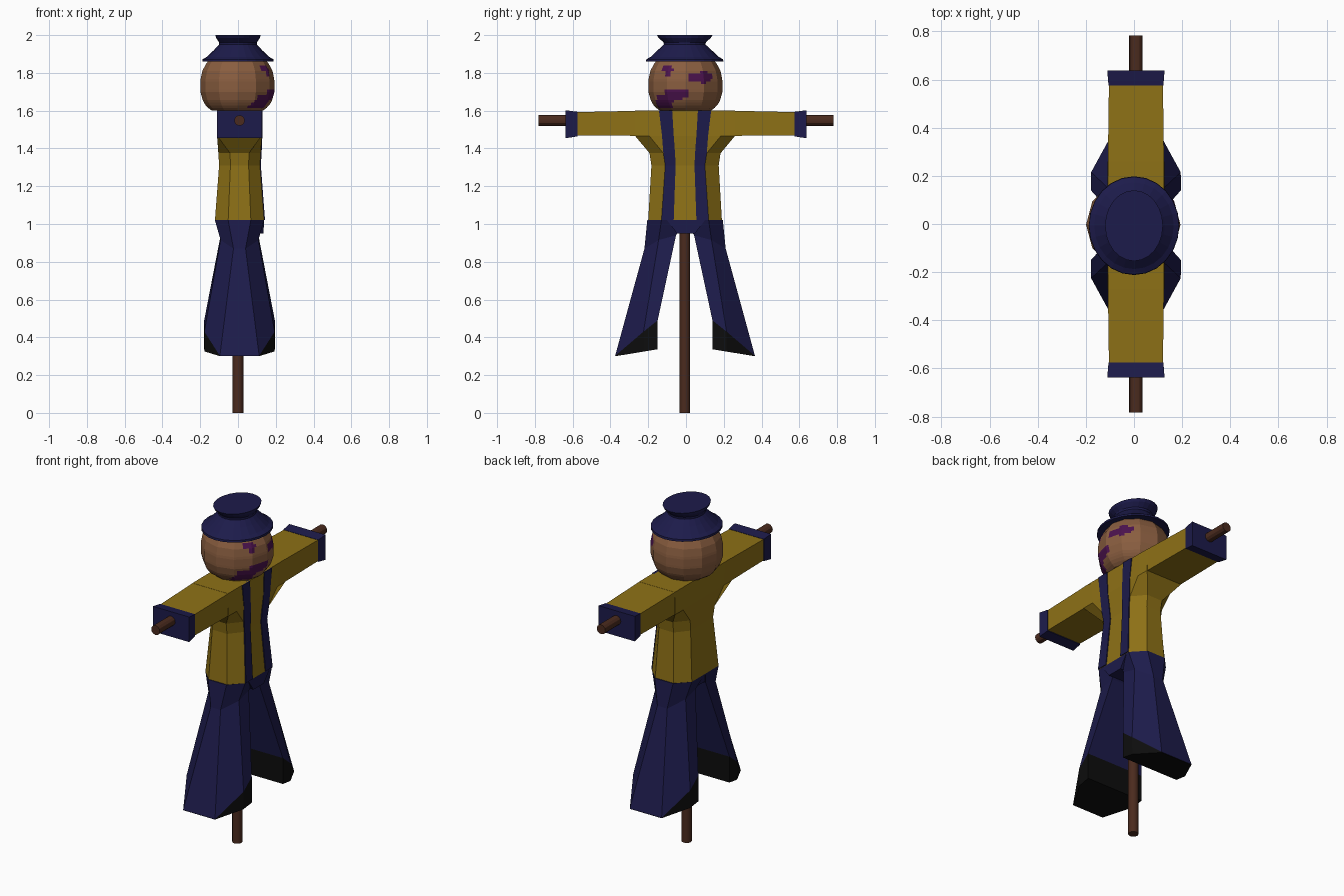
import bpy, math

if "Cube" in bpy.data.objects:
    bpy.data.objects.remove(bpy.data.objects["Cube"])

def material(name, rgb):
    m = bpy.data.materials.new(name)
    m.diffuse_color = (*rgb, 1)
    m.use_nodes = True
    m.node_tree.nodes["Principled BSDF"].inputs["Base Color"].default_value = m.diffuse_color
    return m

YELLOW = material("mustard", (0.27, 0.165, 0.008))
BLUE = material("navy", (0.012, 0.011, 0.07))
ORANGE = material("pumpkin", (0.25, 0.11, 0.05))
PURPLE = material("purple", (0.07, 0.006, 0.075))
WOOD = material("wood", (0.07, 0.024, 0.013))
BLACK = material("black", (0.004, 0.004, 0.004))

def make(name, verts, faces, *mats):
    me = bpy.data.meshes.new(name)
    me.from_pydata(verts, [], faces)
    ob = bpy.data.objects.new(name, me)
    bpy.context.collection.objects.link(ob)
    for m in mats:
        me.materials.append(m)
    return ob

def loft(name, rings, *mats, caps=(True, True)):
    """Skin a list of equal-length point rings, optionally capping the ends."""
    n = len(rings[0])
    verts = [p for r in rings for p in r]
    faces = [(k*n + i, k*n + (i+1) % n, (k+1)*n + (i+1) % n, (k+1)*n + i)
             for k in range(len(rings)-1) for i in range(n)]
    if caps[0]:
        faces.append(tuple(reversed(range(n))))
    if caps[1]:
        faces.append(tuple(range((len(rings)-1)*n, len(rings)*n)))
    return make(name, verts, faces, *mats)

def rod(name, length, loc, rot):
    bpy.ops.mesh.primitive_cylinder_add(vertices=12, radius=0.028, depth=length,
                                        location=loc, rotation=rot)
    ob = bpy.context.object
    ob.name = name
    ob.data.materials.append(WOOD)
    bpy.ops.object.shade_smooth_by_angle()

CX = 0.008  # the clothes sit slightly forward of the pole

# Wooden cross
rod("pole", 1.6, (0, -0.006, 0.8), (0, 0, 0))
rod("crossbar", 1.564, (CX, 0, 1.548), (math.pi/2, 0, 0))

# Shirt body: eight-sided, flaring out into the underarms
# columns: z, front half depth, front half width, side half depth, side half width
def octagon(z, mx, my, ox, oy):
    quarter = [(mx, my), (ox, oy), (-ox, oy), (-mx, my)]
    pts = quarter + [(x, -y) for x, y in reversed(quarter)]
    return [(CX + x, y - 0.005, z) for x, y in pts]

BODY = [(1.02, 0.13, 0.125, 0.06, 0.195), (1.31, 0.108, 0.105, 0.048, 0.178),
        (1.375, 0.112, 0.115, 0.05, 0.188), (1.467, 0.119, 0.19, 0.118, 0.265),
        (1.6, 0.117, 0.2, 0.116, 0.265)]
loft("shirt", [octagon(*r) for r in BODY], YELLOW)

# Braces: thin strips on the chest only (z, surface depth, inner y, outer y)
STRAP = [(1.022, 0.13, 0.06, 0.125), (1.31, 0.108, 0.05, 0.105),
         (1.375, 0.112, 0.053, 0.115), (1.467, 0.116, 0.06, 0.122), (1.6, 0.117, 0.068, 0.138)]
for s in (-1, 1):
    loft("brace", [[(CX + x + d, s*y - 0.005, z)
                    for d, y in ((-0.01, a), (-0.01, b), (0.005, b), (0.005, a))]
                   for z, x, a, b in STRAP], BLUE)

# Sleeves and flared cuffs
def section(y, hx, z0, z1):
    return [(CX - hx, y, z0), (CX + hx, y, z0), (CX + hx, y, z1), (CX - hx, y, z1)]

for s in (-1, 1):
    loft("sleeve", [section(s*0.22, 0.117, 1.467, 1.6), section(s*0.59, 0.112, 1.468, 1.592)], YELLOW)
    loft("cuff", [section(s*0.575, 0.114, 1.464, 1.594), section(s*0.637, 0.119, 1.454, 1.602)], BLUE)

# Trouser seat bridging the legs
loft("trouser_seat", [[(x, -w, z), (f, -w, z), (f, w, z), (x, w, z)]
                      for z, x, f, w in ((0.95, -0.09, 0.135, 0.048), (1.02, -0.122, 0.138, 0.1))], BLUE)

# Trouser legs and black feet; half rings run inner, middle, outer as (x, y, z)
def leg_ring(half, s):
    pts = half + [(-x, y, z) for x, y, z in reversed(half)]
    return [(CX + x, s*y - 0.005, z) for x, y, z in pts]

WAIST = [(0.13, 0.0, 1.02), (0.13, 0.125, 1.02), (0.06, 0.2, 1.02)]
HIP = [(0.1, 0.048, 0.94), (0.1, 0.14, 0.915), (0.032, 0.215, 0.87)]
HEM = [(0.187, 0.145, 0.49), (0.186, 0.22, 0.43), (0.104, 0.37, 0.302)]
SOLE = [(0.187, 0.145, 0.337), (0.184, 0.22, 0.325), (0.103, 0.369, 0.3)]
for s in (-1, 1):
    loft("trouser_leg", [leg_ring(h, s) for h in (WAIST, HIP, HEM)], BLUE, caps=(True, False))
    loft("foot", [leg_ring(h, s) for h in (HEM, SOLE)], BLACK, caps=(False, True))

# Pumpkin head: twelve flat sides, finely divided so the face can be coloured
PROFILE = [(1.6, 0.135), (1.62, 0.162), (1.65, 0.182), (1.7, 0.196), (1.76, 0.196),
           (1.81, 0.186), (1.85, 0.165), (1.88, 0.14)]

def radius(z):
    for (z0, r0), (z1, r1) in zip(PROFILE, PROFILE[1:]):
        if z <= z1 + 1e-6:
            return r0 + (r1 - r0) * (z - z0) / (z1 - z0)

SIDES, SUB, ROWS = 12, 6, 20
rings = []
for k in range(ROWS + 1):
    z = 1.6 + 0.28 * k / ROWS
    ring = []
    for i in range(SIDES * SUB):
        a0, t = 2*math.pi*(i // SUB)/SIDES, (i % SUB)/SUB
        a1 = a0 + 2*math.pi/SIDES
        ring.append((radius(z)*(math.cos(a0)*(1-t) + math.cos(a1)*t) - 0.003,
                     radius(z)*(math.sin(a0)*(1-t) + math.sin(a1)*t) - 0.003, z))
    rings.append(ring)
head = loft("head", rings, ORANGE, PURPLE)

# Painted face patches as y0, y1, z0, z1
PATCHES = [(-0.125, -0.07, 1.805, 1.84), (-0.11, -0.085, 1.785, 1.81),
           (0.01, 0.135, 1.758, 1.79), (0.075, 0.11, 1.735, 1.815),
           (-0.11, 0.01, 1.675, 1.71), (-0.155, -0.02, 1.65, 1.68), (-0.155, -0.07, 1.62, 1.655)]
for f in head.data.polygons:
    c = f.center
    if c.x > 0.05 and any(a < c.y < b and l < c.z < h for a, b, l, h in PATCHES):
        f.material_index = 1

# Hat: slightly oval lathe (z, x radius, y radius)
HAT = [(1.865, 0.15, 0.165), (1.86, 0.188, 0.205), (1.872, 0.187, 0.203), (1.885, 0.165, 0.18),
       (1.92, 0.128, 0.143), (1.95, 0.1, 0.11), (1.962, 0.1, 0.112), (1.985, 0.116, 0.138), (2.0, 0.12, 0.147)]
loft("hat", [[(rx*math.cos(2*math.pi*i/24), ry*math.sin(2*math.pi*i/24) - 0.007, z)
              for i in range(24)] for z, rx, ry in HAT], BLUE)

# Make every face point outwards
for ob in bpy.context.scene.objects:
    bpy.context.view_layer.objects.active = ob
    bpy.ops.object.mode_set(mode='EDIT')
    bpy.ops.mesh.select_all(action='SELECT')
    bpy.ops.mesh.normals_make_consistent(inside=False)
    bpy.ops.object.mode_set(mode='OBJECT')
